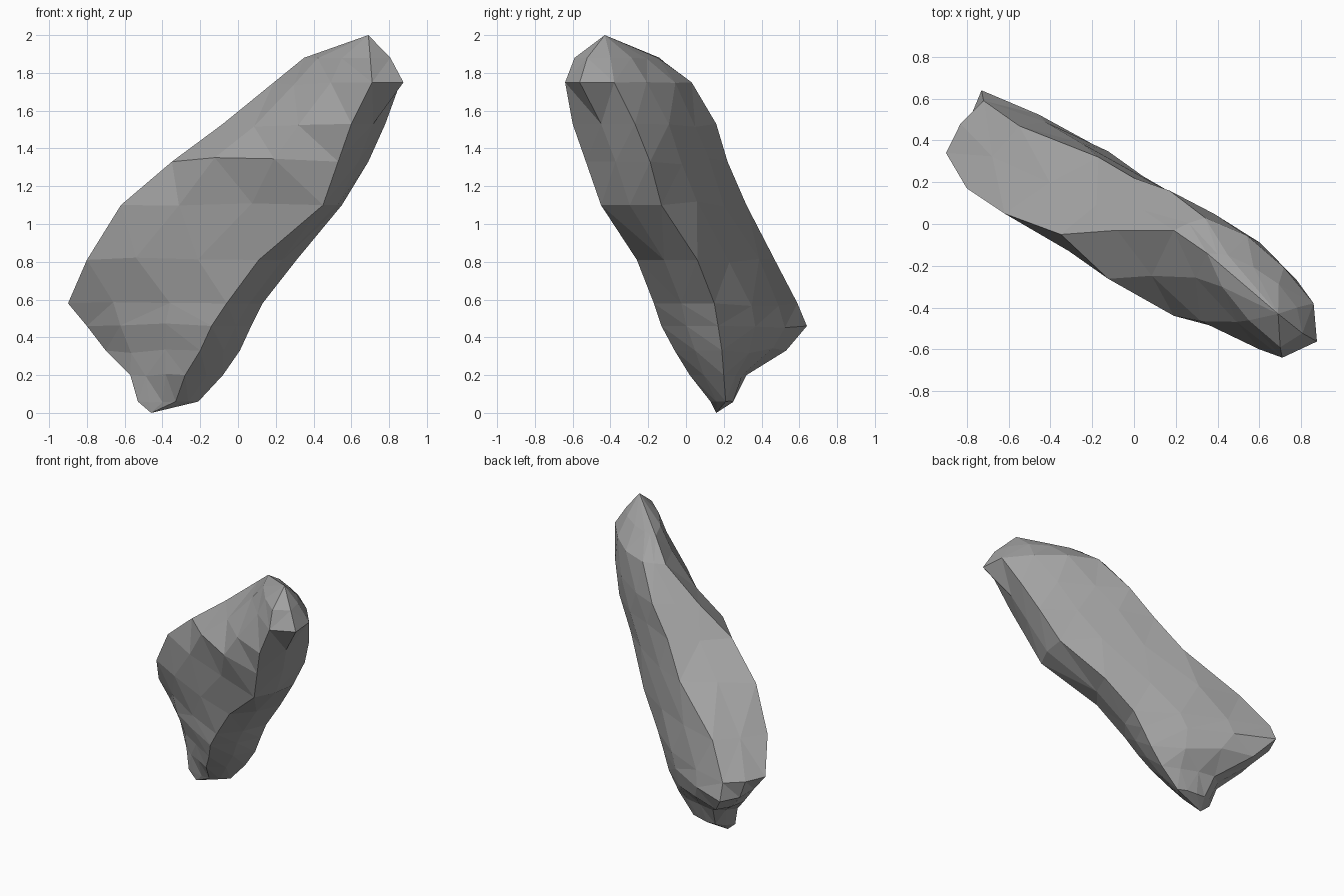
import bpy, bmesh, random
from mathutils import Vector

if "Cube" in bpy.data.objects:
    bpy.data.objects.remove(bpy.data.objects["Cube"])

random.seed(4)

# Leaning slab rock: each ring is (height, left, front, right, back corners)
RINGS = [
    (0.06, (-.53, .17), (-.33, .13), (-.21, .21), (-.42, .25)),
    (0.20, (-.57, .20), (-.28, .02), (-.08, .20), (-.45, .32)),
    (0.33, (-.70, .31), (-.20, -.06), (.01, .19), (-.62, .53)),
    (0.46, (-.80, .33), (-.14, -.13), (.07, .17), (-.73, .64)),
    (0.58, (-.90, .34), (-.06, -.17), (.13, .15), (-.72, .59)),
    (0.81, (-.80, .17), (.11, -.26), (.31, .06), (-.55, .47)),
    (1.10, (-.62, .05), (.45, -.45), (.55, -.13), (-.17, .32)),
    (1.33, (-.35, -.05), (.53, -.53), (.69, -.19), (0, .22)),
    (1.53, (-.08, -.03), (.60, -.60), (.78, -.27), (.17, .16)),
    (1.75, (.19, -.03), (.71, -.64), (.86, -.38), (.34, .03)),
    (1.88, (.35, -.14), (.70, -.59), (.78, -.40), (.45, -.15)),
]
BOTTOM, TOP = (-.46, .16, 0), (.69, -.43, 2)


def face_points(a, b, bulge, steps, rough=.012):
    """Points along a face, pushed out a little and roughened."""
    d = b - a
    out = Vector((d.y, -d.x, 0))
    return [a + d * t + out * (bulge + random.uniform(-rough, rough))
            + Vector((0, 0, random.uniform(-2, 2) * rough)) * min(1, d.length)
            for t in steps]


bm = bmesh.new()
rings = []
for z, *corners in RINGS:
    left, front, right, back = [Vector((x, y, z)) for x, y in corners]
    pts = [left, *face_points(left, front, .08 if z > 1.2 else .035, (.3, .66)), front,
           *face_points(front, right, .35 if z > 1.7 else .08, (.5,), 0), right,
           *face_points(right, back, .08 if z > 1.7 else .05, (.33, .68)), back,
           *face_points(back, left, .08 if z < .7 else .02, (.5,))]
    rings.append([bm.verts.new(p) for p in pts])

# Skin between the rings, then close both tips
n = len(rings[0])
for lo, hi in zip(rings, rings[1:]):
    for i in range(n):
        j = (i + 1) % n
        bm.faces.new((lo[i], lo[j], hi[j], hi[i]))
foot, peak = bm.verts.new(BOTTOM), bm.verts.new(TOP)
for i in range(n):
    j = (i + 1) % n
    bm.faces.new((rings[0][j], rings[0][i], foot))
    bm.faces.new((rings[-1][i], rings[-1][j], peak))

# Flat triangular facets
bmesh.ops.triangulate(bm, faces=bm.faces[:], quad_method='SHORT_EDGE')
bmesh.ops.recalc_face_normals(bm, faces=bm.faces[:])
mesh = bpy.data.meshes.new("rock")
bm.to_mesh(mesh)
bm.free()
rock = bpy.data.objects.new("rock", mesh)
bpy.context.collection.objects.link(rock)

# Dark grey stone
stone = bpy.data.materials.new("stone")
stone.diffuse_color = (.36, .36, .36, 1)
stone.use_nodes = True
stone.node_tree.nodes["Principled BSDF"].inputs["Base Color"].default_value = stone.diffuse_color
mesh.materials.append(stone)
